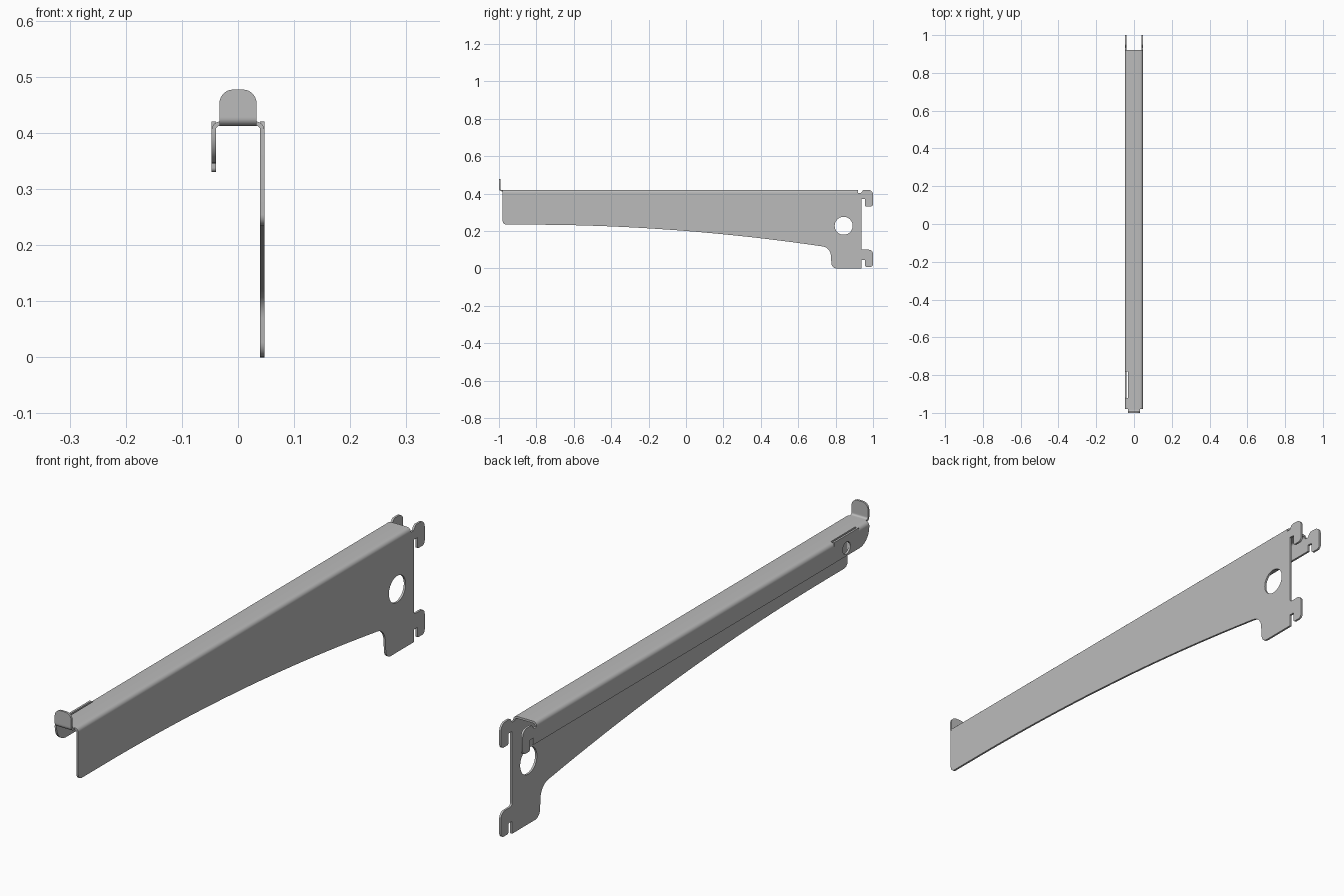
import bpy, bmesh, math
from mathutils import Vector

if "Cube" in bpy.data.objects:
    bpy.data.objects.remove(bpy.data.objects["Cube"])

steel = bpy.data.materials.new("grey steel")
steel.diffuse_color = (0.5, 0.5, 0.5, 1)
steel.use_nodes = True
steel.node_tree.nodes["Principled BSDF"].inputs["Base Color"].default_value = steel.diffuse_color

T = 0.0075      # sheet thickness
W = 0.047       # half width of the channel
TOP = 0.42      # height of the top face
SEAM = 0.403    # where the side sheets meet the bends


def fillet(points, steps=7):
    """Round every corner given as (u, v, radius)."""
    out = []
    for i, pt in enumerate(points):
        p = Vector(pt[:2])
        if len(pt) < 3:
            out.append(p)
            continue
        r = pt[2]
        a = (Vector(points[i - 1][:2]) - p).normalized()
        b = (Vector(points[(i + 1) % len(points)][:2]) - p).normalized()
        half = math.acos(max(-1, min(1, a.dot(b)))) / 2
        t = r / math.tan(half)
        c = p + (a + b).normalized() * (r / math.sin(half))
        v0, v1 = p + a * t - c, p + b * t - c
        start = math.atan2(v0.y, v0.x)
        sweep = math.remainder(math.atan2(v1.y, v1.x) - start, math.tau)
        for k in range(steps + 1):
            ang = start + sweep * k / steps
            out.append(c + Vector((math.cos(ang), math.sin(ang))) * r)
    return out


def circle(u, v, r, n=40):
    return [Vector((u + r * math.cos(math.tau * k / n),
                    v + r * math.sin(math.tau * k / n))) for k in range(n)]


def prism(name, outline, axis, lo, hi, holes=()):
    """Extrude a rounded outline along an axis from lo to hi."""
    place = {"x": lambda p: (lo, p.x, p.y), "y": lambda p: (p.x, lo, p.y)}[axis]
    bm = bmesh.new()
    edges = []
    for loop in [fillet(outline), *holes]:
        vs = [bm.verts.new(place(p)) for p in loop]
        edges += [bm.edges.new((vs[i - 1], vs[i])) for i in range(len(vs))]
    bmesh.ops.triangle_fill(bm, edges=edges, use_beauty=True)
    new = bmesh.ops.extrude_face_region(bm, geom=bm.faces[:])["geom"]
    d = hi - lo
    bmesh.ops.translate(bm, vec=(d, 0, 0) if axis == "x" else (0, d, 0),
                        verts=[g for g in new if isinstance(g, bmesh.types.BMVert)])
    bmesh.ops.recalc_face_normals(bm, faces=bm.faces[:])
    mesh = bpy.data.meshes.new(name)
    bm.to_mesh(mesh)
    bm.free()
    mesh.materials.append(steel)
    ob = bpy.data.objects.new(name, mesh)
    bpy.context.collection.objects.link(ob)
    return ob


# Rear hooks; the upper one is shared by both side sheets
upper_hook = [(0.937, 0.37), (0.957, 0.37), (0.957, 0.33, 0.008), (1.0, 0.33, 0.015),
              (1.0, TOP, 0.025), (0.948, TOP, 0.012), (0.935, SEAM)]
lower_hook = [(0.937, 0.045), (0.957, 0.045), (0.957, 0.008, 0.008),
              (1.0, 0.008, 0.015), (1.0, 0.1, 0.022), (0.937, 0.1, 0.012)]

# Tall side plate with curved lower edge, foot, hooks and round hole
belly = [(y, 0.234 - 0.0466 * (y + 0.85) ** 2)
         for y in (-0.85 + 1.55 * k / 24 for k in range(25))]
side_plate = prism(
    "side_plate",
    [(-0.98, 0.234, 0.02), *belly, (0.772, 0.112, 0.052), (0.779, 0, 0.028),
     (0.937, 0), *lower_hook, *upper_hook, (-0.98, SEAM)],
    "x", W - T, W, [circle(0.843, 0.228, 0.048)])

# Short side flange with a rounded front, a raised lip and a small hole
side_flange = prism(
    "side_flange",
    [(-0.98, 0.345, 0.055), (0.937, 0.345), *upper_hook,
     (-0.78, SEAM), (-0.78, TOP), (-0.92, TOP), (-0.92, SEAM), (-0.98, SEAM)],
    "x", -W, -W + T, [circle(-0.85, 0.374, 0.022, 24)])

# Top sheet with both bends
r = 0.015
top_sheet = prism(
    "top_sheet",
    [(W, SEAM), (W, TOP, r), (-W, TOP, r), (-W, SEAM), (-W + T, SEAM),
     (-W + T, TOP - T, r - T), (W - T, TOP - T, r - T), (W - T, SEAM)],
    "y", -0.98, 0.92)

# Slot cut through the bend above the flange
cutter = prism("slot_cutter", [(-0.06, 0.39), (-0.033, 0.39), (-0.033, 0.44), (-0.06, 0.44)],
               "y", -0.92, -0.78)
cutter.hide_render = True
cutter.hide_set(True)
cut = top_sheet.modifiers.new("slot", "BOOLEAN")
cut.operation, cut.object, cut.solver = "DIFFERENCE", cutter, "EXACT"

# Front stop: a bend rising into a rounded tab
tab_bend = prism(
    "tab_bend",
    [(-0.98, TOP), (-0.98, TOP - T), (-1.0, TOP - T, 0.014), (-1.0, 0.43),
     (-1.0 + T, 0.43), (-1.0 + T, TOP, 0.0065)],
    "x", -0.033, 0.033)
front_tab = prism(
    "front_tab",
    [(-0.033, 0.43), (0.033, 0.43), (0.033, 0.477, 0.024), (-0.033, 0.477, 0.024)],
    "y", -1.0, -1.0 + T)

# Smooth the rounded edges, keep the sheet edges sharp
for ob in (side_plate, side_flange, top_sheet, tab_bend, front_tab):
    bpy.ops.object.select_all(action="DESELECT")
    ob.select_set(True)
    bpy.context.view_layer.objects.active = ob
    if ob.modifiers:
        bpy.ops.object.modifier_apply(modifier="slot")
    bpy.ops.object.shade_smooth_by_angle(angle=math.radians(30))
bpy.data.objects.remove(cutter)
